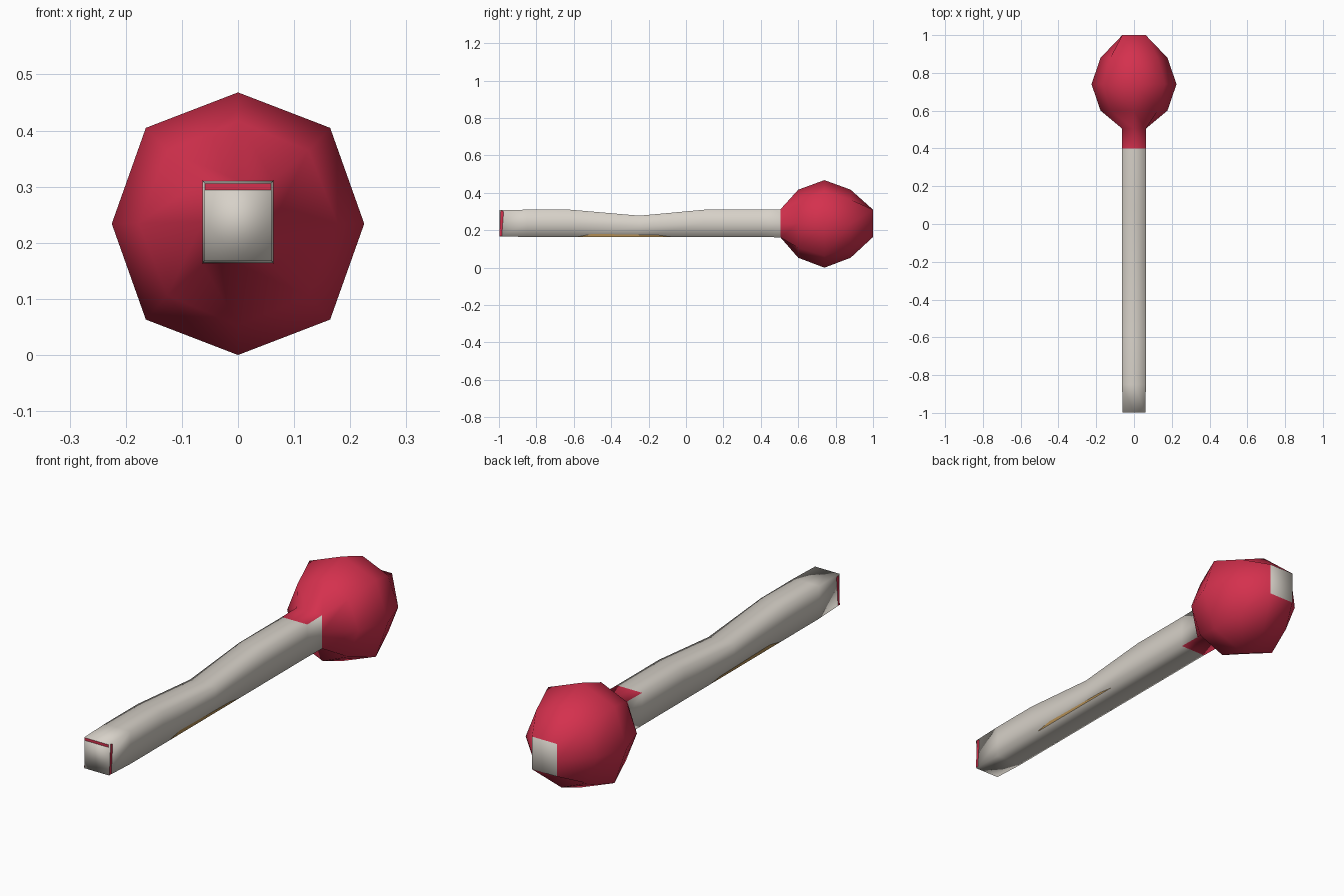
import bpy
import bmesh

cube = bpy.data.objects.get("Cube")
if cube:
    bpy.data.objects.remove(cube)


def material(name, rgb):
    mat = bpy.data.materials.new(name)
    mat.use_nodes = True
    mat.diffuse_color = (*rgb, 1)
    mat.node_tree.nodes["Principled BSDF"].inputs["Base Color"].default_value = (*rgb, 1)
    return mat


wood = material("pale wood", (0.68, 0.64, 0.58))
red = material("crimson head", (0.66, 0.03, 0.075))
tan = material("tan grain", (0.45, 0.27, 0.09))


def add_object(name, bm, mats):
    mesh = bpy.data.meshes.new(name)
    bm.to_mesh(mesh)
    bm.free()
    for mat in mats:
        mesh.materials.append(mat)
    obj = bpy.data.objects.new(name, mesh)
    bpy.context.collection.objects.link(obj)
    return obj


# Each section: y, half width, bottom z, top z, corner factor (1 = square, 0.7 = octagon)
sections = [
    (-0.998, 0.06, 0.168, 0.308, 1),
    (-0.85, 0.063, 0.164, 0.31, 1),
    (-0.62, 0.063, 0.164, 0.31, 1),
    (-0.25, 0.063, 0.164, 0.278, 1),
    (0.1, 0.063, 0.164, 0.31, 1),
    (0.4, 0.063, 0.164, 0.31, 1),
    (0.505, 0.063, 0.162, 0.312, 1),
    (0.6, 0.177, 0.053, 0.417, 0.71),
    (0.74, 0.225, 0.0, 0.468, 0.73),
    (0.88, 0.177, 0.053, 0.417, 0.71),
    (1.0, 0.062, 0.164, 0.31, 1),
]
ring_dirs = [(1, 0), (1, 1), (0, 1), (-1, 1), (-1, 0), (-1, -1), (0, -1), (1, -1)]

# Matchstick: eight-sided sections bridged from the plain end to the head
bm = bmesh.new()
rings = []
for y, half, low, high, corner in sections:
    ring = []
    for dx, dz in ring_dirs:
        k = corner if dx and dz else 1
        ring.append(bm.verts.new((dx * k * half, y, (low + high) / 2 + dz * k * (high - low) / 2)))
    rings.append(ring)

for a, b in zip(rings, rings[1:]):
    for i in range(8):
        j = (i + 1) % 8
        bm.faces.new((a[i], b[i], b[j], a[j]))
bm.faces.new(rings[0])
bm.faces.new(list(reversed(rings[-1])))
bmesh.ops.recalc_face_normals(bm, faces=bm.faces[:])

# Red covers the head, and the top and bottom of the neck; the end caps stay pale
for face in bm.faces:
    face.smooth = True
    y = face.calc_center_median().y
    on_side = abs(face.normal.x) > 0.7
    is_head = 0.505 < y < 0.99
    is_neck = 0.4 < y < 0.505 and not on_side
    face.material_index = 1 if is_head or is_neck else 0
add_object("matchstick", bm, [wood, red])


# Thin painted marks
def plate(name, corners, mat):
    bm = bmesh.new()
    bm.faces.new([bm.verts.new(c) for c in corners])
    return add_object(name, bm, [mat])


for side, label in ((1, "left"), (-1, "right")):
    def side_mark(name, x, outline, mat):
        pts = [(side * x, y, z) for y, z in outline]
        plate(label + "_" + name, pts if side > 0 else pts[::-1], mat)

    side_mark("end_mark", 0.0625,
              [(-0.998, 0.17), (-0.985, 0.17), (-0.975, 0.3), (-0.99, 0.307)], red)
    side_mark("grain_mark", 0.064,
              [(-0.58, 0.165), (-0.08, 0.165), (-0.15, 0.174), (-0.5, 0.181)], tan)

plate("front_end_mark",
      [(-0.059, -1, 0.294), (0.059, -1, 0.294), (0.059, -1, 0.306), (-0.059, -1, 0.306)], red)
